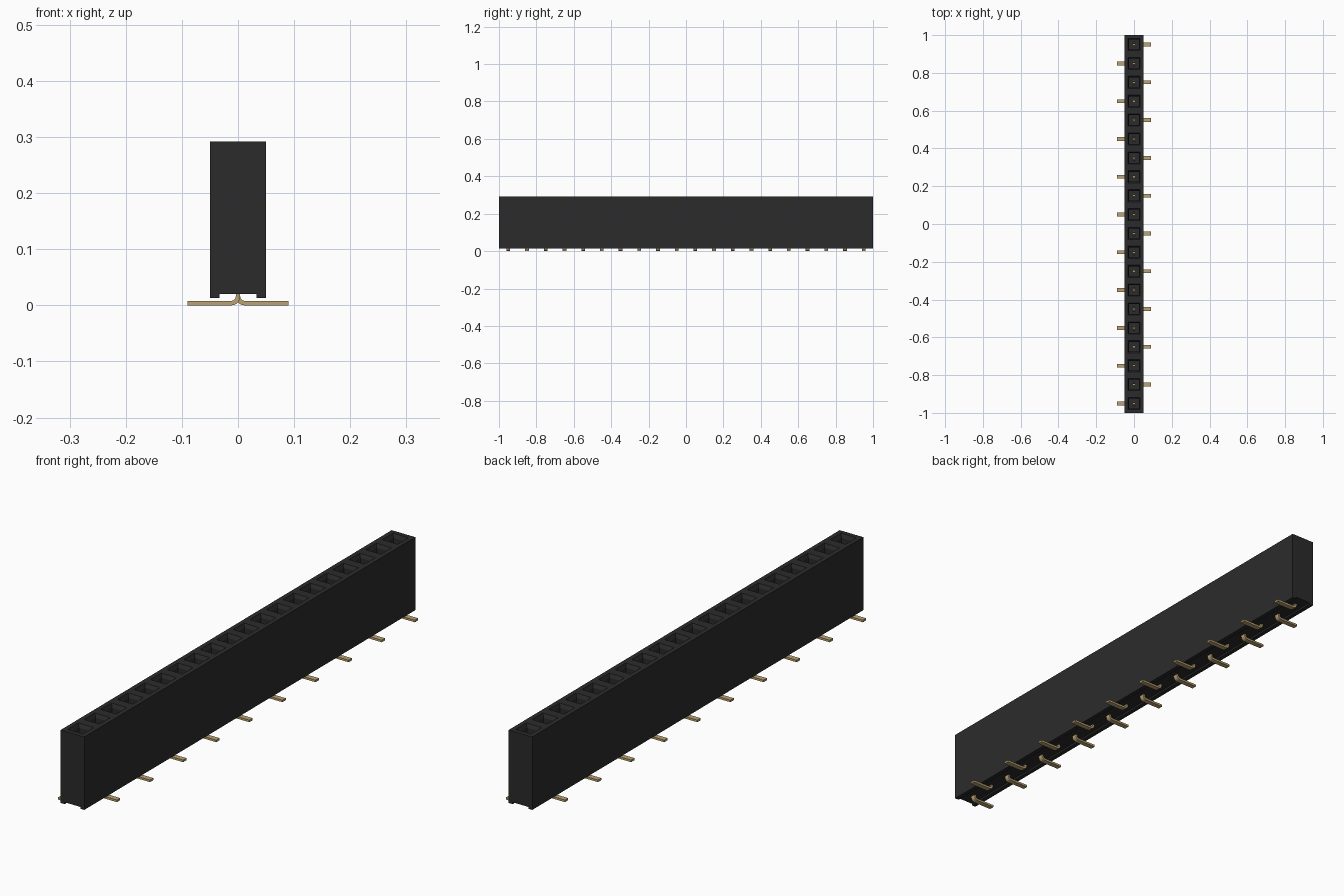
import bpy, bmesh, math

cube = bpy.data.objects.get("Cube")
if cube:
    bpy.data.objects.remove(cube, do_unlink=True)

COUNT, PITCH = 20, 0.1
TOP, FLOOR = 0.292, 0.06


def material(name, rgb):
    m = bpy.data.materials.new(name)
    m.diffuse_color = (*rgb, 1)
    m.use_nodes = True
    bsdf = m.node_tree.nodes["Principled BSDF"]
    bsdf.inputs["Base Color"].default_value = (*rgb, 1)
    bsdf.inputs["Roughness"].default_value = 0.6
    return m


BLACK = material("black plastic", (0.024, 0.024, 0.024))
GOLD = material("pale gold", (0.50, 0.36, 0.17))


def finish(bm, name, mat):
    bmesh.ops.recalc_face_normals(bm, faces=bm.faces)
    mesh = bpy.data.meshes.new(name)
    bm.to_mesh(mesh)
    bm.free()
    mesh.materials.append(mat)
    ob = bpy.data.objects.new(name, mesh)
    bpy.context.collection.objects.link(ob)
    return ob


def prism(bm, outline, place, depth):
    """Extrude a 2D outline by depth; place maps (a, b, t) to 3D."""
    ends = [[bm.verts.new(place(a, b, t)) for a, b in outline]
            for t in (-depth / 2, depth / 2)]
    n = len(outline)
    bm.faces.new(ends[0])
    bm.faces.new(ends[1][::-1])
    for i in range(n):
        j = (i + 1) % n
        bm.faces.new((ends[0][i], ends[0][j], ends[1][j], ends[1][i]))


# Housing: grooved profile swept along y, one cell per socket
profile = [(-0.05, 0.013), (-0.033, 0.013), (-0.033, 0.020), (0.033, 0.020),
           (0.033, 0.013), (0.05, 0.013), (0.05, TOP), (-0.05, TOP)]
bm = bmesh.new()
rings = [[bm.verts.new((x, -1 + i * PITCH, z)) for x, z in profile]
         for i in range(COUNT + 1)]
for a, b in zip(rings, rings[1:]):
    for i in range(len(profile)):
        j = (i + 1) % len(profile)
        bm.faces.new((a[i], a[j], b[j], b[i]))
bm.faces.new(rings[0])
bm.faces.new(rings[-1][::-1])
bmesh.ops.recalc_face_normals(bm, faces=bm.faces)

# Sockets: square mouth, funnel, then a straight shaft down to the floor
cells = [f for f in bm.faces if f.normal.z > 0.9 and f.calc_center_median().z > 0.2]
bmesh.ops.inset_individual(bm, faces=cells, thickness=0.025)
bmesh.ops.inset_individual(bm, faces=cells, thickness=0.009, depth=-0.014)
for f in cells:
    shaft = bmesh.ops.extrude_discrete_faces(bm, faces=[f])["faces"]
    for v in shaft[0].verts:
        v.co.z = FLOOR
finish(bm, "housing", BLACK)

# Bent solder lead outline, in x and z
cx, cz, r_in, r_out = 0.012, 0.016, 0.008, 0.016


def arc(r):
    return [(cx - r * math.cos(math.radians(a)), cz - r * math.sin(math.radians(a)))
            for a in range(0, 91, 15)]


lead = ([(-0.004, 0.065)] + arc(r_out) + [(0.09, 0.0), (0.09, 0.008)]
        + arc(r_in)[::-1] + [(0.004, 0.065)])

# Spring leaf outline inside the socket, in y and z
leaf = [(0.009, 0.055), (0.003, 0.235), (0.007, 0.265),
        (0.011, 0.265), (0.007, 0.235), (0.013, 0.055)]

# Contacts, with leads leaving on alternating sides
for i in range(COUNT):
    y0 = -0.95 + i * PITCH
    side = 1 if i % 2 else -1
    bm = bmesh.new()
    prism(bm, lead, lambda a, b, t: (side * a, y0 + t, b), 0.02)
    for s in (-1, 1):
        prism(bm, leaf, lambda a, b, t: (t, y0 + s * a, b), 0.012)
    finish(bm, f"contact_{i + 1:02d}", GOLD)
